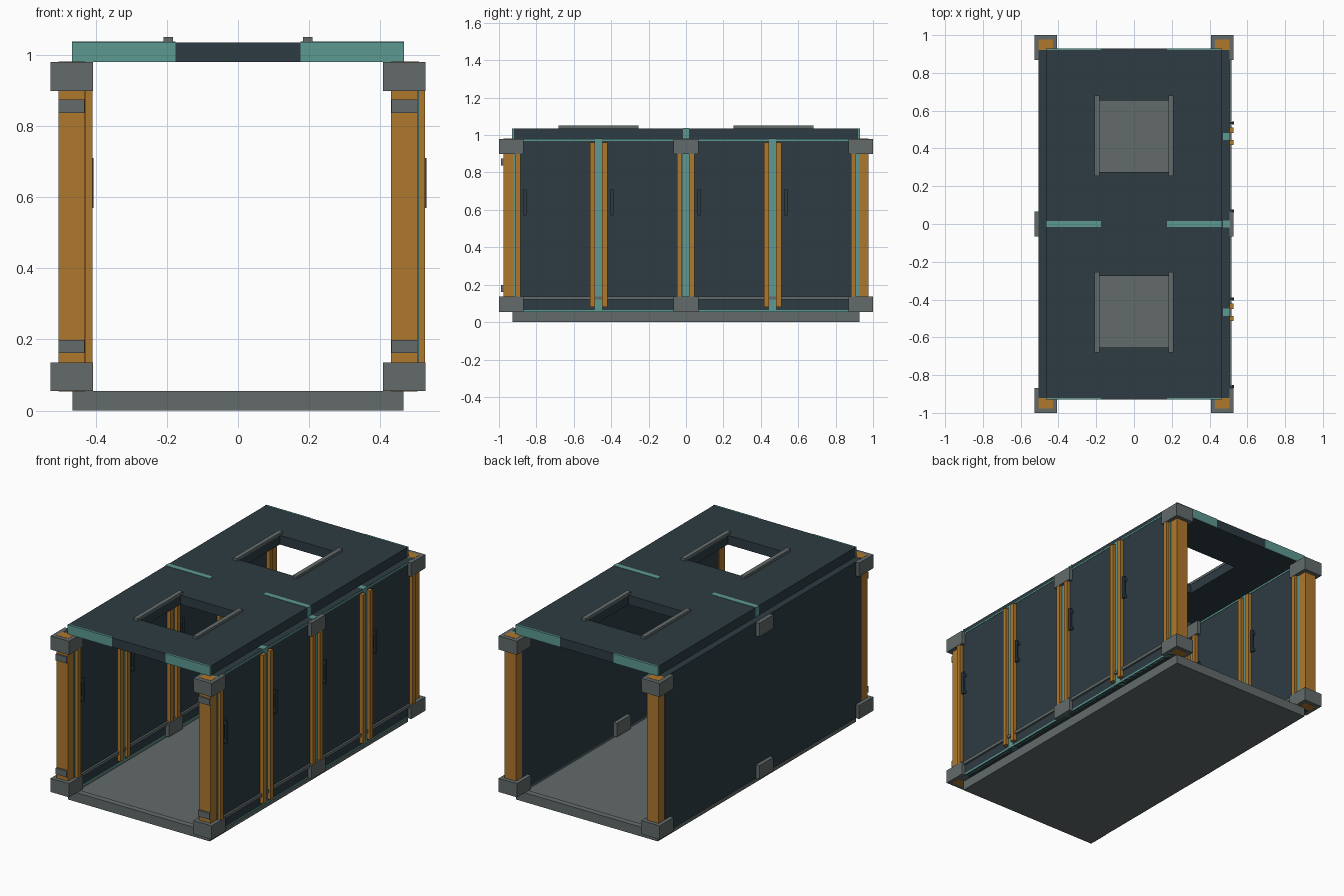
import bpy, bmesh

if "Cube" in bpy.data.objects:
    bpy.data.objects.remove(bpy.data.objects["Cube"])


def material(name, rgb):
    m = bpy.data.materials.new(name)
    m.diffuse_color = (*rgb, 1.0)
    m.use_nodes = True
    m.node_tree.nodes["Principled BSDF"].inputs["Base Color"].default_value = m.diffuse_color
    return m


ORANGE = material("orange_metal", (0.43, 0.185, 0.026))
TEAL = material("teal_frame", (0.107, 0.32, 0.285))
DARK = material("dark_slate_panel", (0.027, 0.045, 0.055))
GREY = material("grey_steel", (0.122, 0.147, 0.144))


def boxes(name, mat, ranges):
    """One object made of boxes, each given as (x0, x1, y0, y1, z0, z1)."""
    bm = bmesh.new()
    for x0, x1, y0, y1, z0, z1 in ranges:
        verts = bmesh.ops.create_cube(bm, size=1.0)["verts"]
        for v in verts:
            v.co.x = (x0 + x1) / 2 + v.co.x * (x1 - x0)
            v.co.y = (y0 + y1) / 2 + v.co.y * (y1 - y0)
            v.co.z = (z0 + z1) / 2 + v.co.z * (z1 - z0)
    mesh = bpy.data.meshes.new(name)
    bm.to_mesh(mesh)
    bm.free()
    mesh.materials.append(mat)
    ob = bpy.data.objects.new(name, mesh)
    bpy.context.collection.objects.link(ob)
    return ob


FX, FY = 0.465, 0.928          # half size of floor and roof
Z0, Z1, ZT = 0.055, 0.98, 1.035  # floor top, wall top, roof top

# Floor slab with a raised rim at both open ends
boxes("floor", GREY, [(-FX, FX, -FY, FY, 0, 0.045)])
boxes("floor_rim", GREY,
      [(-FX, FX, s * 0.91 - 0.018, s * 0.91 + 0.018, 0.045, Z0) for s in (-1, 1)]
      + [(s * 0.4475 - 0.0175, s * 0.4475 + 0.0175, -0.892, 0.892, 0.045, Z0) for s in (-1, 1)])

# Roof with two square hatches
roof = boxes("roof", DARK, [(-FX, FX, -FY, FY, Z1, ZT)])
cutter = boxes("hatch_cutter", DARK,
               [(-0.185, 0.185, s * 0.465 - 0.19, s * 0.465 + 0.19, 0.9, 1.1) for s in (-1, 1)])
cutter.hide_render = True
cutter.hide_viewport = True
mod = roof.modifiers.new("hatches", 'BOOLEAN')
mod.operation = 'DIFFERENCE'
mod.object = cutter
mod.solver = 'EXACT'

# Rails beside each hatch
boxes("hatch_rails", GREY,
      [(sx * 0.196 - 0.013, sx * 0.196 + 0.013, sy * 0.467 - 0.214, sy * 0.467 + 0.214, ZT, 1.05)
       for sx in (-1, 1) for sy in (-1, 1)])

# Teal joint across the roof and teal edge strips at its ends
joint = []
for s in (-1, 1):
    x0, x1 = sorted((s * 0.175, s * (FX + 0.002)))
    joint.append((x0, x1, -0.015, 0.015, Z1, ZT + 0.002))
    for e in (-1, 1):
        joint.append((x0, x1, e * 0.925 - 0.005, e * 0.925 + 0.005, Z1, ZT + 0.001))
boxes("roof_joint", TEAL, joint)

# Both side walls are identical and face +x (outside on the right, inside on the left)
for side, xo in (("left", -0.505), ("right", 0.43)):
    xf = xo + 0.075            # panel face carrying the doors
    boxes(side + "_wall_panel", DARK, [(xo, xf, -0.92, 0.92, Z0, Z1)])

    # Teal frame showing between the doors and along the edges
    strips = [(xo + 0.04, xf + 0.003, y - 0.019, y + 0.019, Z0, Z1 + 0.001) for y in (-0.467, 0, 0.463)]
    strips += [(xo + 0.04, xf + 0.003, s * 0.917 - 0.007, s * 0.917 + 0.007, Z0, Z1) for s in (-1, 1)]
    strips += [(xo + 0.06, xf + 0.002, -0.92, 0.92, z, z + 0.011) for z in (Z0, Z1 - 0.012)]
    boxes(side + "_wall_frame", TEAL, strips)

    # Four doors: upright bars at both sides and a slim handle
    bars, handles = [], []
    for yc in (-0.7, -0.235, 0.231, 0.696):
        for s in (-1, 1):
            y = yc + s * 0.2
            bars.append((xf, xf + 0.021, y - 0.014, y + 0.014, 0.08, 0.96))
        h = yc - 0.161
        handles.append((xf + 0.014, xf + 0.024, h - 0.008, h + 0.008, 0.57, 0.71))
        for z in (0.58, 0.685):
            handles.append((xf, xf + 0.014, h - 0.006, h + 0.006, z, z + 0.015))
    boxes(side + "_door_bars", ORANGE, bars)
    boxes(side + "_door_handles", DARK, handles)

    # Long ledge low on the doors
    boxes(side + "_ledge", GREY, [(xf, xf + 0.011, -0.87, 0.87, 0.12, 0.138)])

    # Corner posts
    boxes(side + "_corner_posts", ORANGE,
          [(xo, xf, *sorted((s * 0.922, s * 0.977)), Z0 - 0.001, Z1 + 0.001) for s in (-1, 1)])

    # Clamp bands on the front post
    boxes(side + "_post_bands", GREY,
          [(xo + 0.001, xf - 0.001, -0.988, -0.975, z, z + 0.037) for z in (0.162, 0.837)])

    # Corner blocks and middle blocks wrapped round the wall
    xm = xo + 0.0375
    boxes(side + "_blocks", GREY,
          [(xm - 0.06, xm + 0.06, y - 0.066, y + 0.066, z, z + 0.081)
           for y in (-0.934, 0, 0.934) for z in (Z0, Z1 - 0.081 - 0.0005)])
